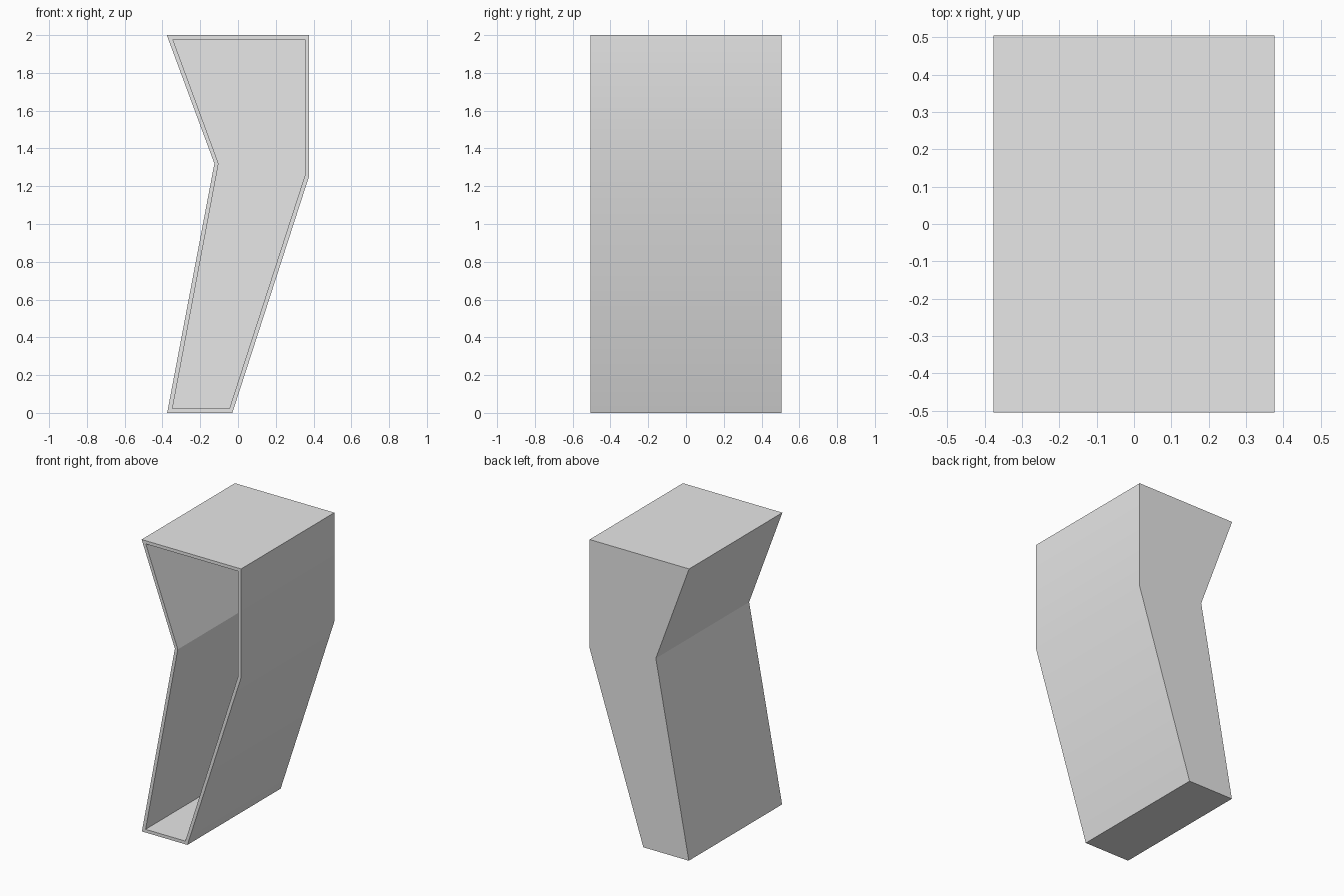
import bpy
import bmesh
from math import radians

cube = bpy.data.objects.get("Cube")
if cube:
    bpy.data.objects.remove(cube, do_unlink=True)

# Plain grey material
grey = bpy.data.materials.new("light_grey")
grey.use_nodes = True
colour = (0.8, 0.8, 0.8, 1)
grey.diffuse_color = colour
grey.node_tree.nodes["Principled BSDF"].inputs["Base Color"].default_value = colour

HALF_DEPTH = 0.505
WALL = 0.022

# Bent profiles (x, z), counter-clockwise from the front
outer = [(-0.375, 0), (-0.03, 0), (0.377, 1.255),
         (0.377, 2), (-0.377, 2), (-0.125, 1.32)]
inner = [(-0.347, WALL), (-0.046, WALL), (0.355, 1.26),
         (0.355, 1.978), (-0.345, 1.978), (-0.103, 1.32)]

bm = bmesh.new()


def ring(profile, y):
    return [bm.verts.new((x, y, z)) for x, z in profile]


def bridge(a, b):
    for i in range(len(a)):
        j = (i + 1) % len(a)
        bm.faces.new((a[i], a[j], b[j], b[i]))


# Closed back, outer walls, front rim, cavity walls, cavity back
back = ring(outer, HALF_DEPTH)
front = ring(outer, -HALF_DEPTH)
lip = ring(inner, -HALF_DEPTH)
cavity = ring(inner, HALF_DEPTH - WALL)
for a, b in ((back, front), (front, lip), (lip, cavity)):
    bridge(a, b)
bm.faces.new(back)
bm.faces.new(cavity)
bmesh.ops.recalc_face_normals(bm, faces=bm.faces[:])

mesh = bpy.data.meshes.new("bent_box_shell")
bm.to_mesh(mesh)
bm.free()
mesh.materials.append(grey)
shell = bpy.data.objects.new("bent_box_shell", mesh)
bpy.context.collection.objects.link(shell)

# Soften only the shallow bend of the side wall
bpy.ops.object.select_all(action="DESELECT")
shell.select_set(True)
bpy.context.view_layer.objects.active = shell
bpy.ops.object.shade_smooth_by_angle(angle=radians(26))
